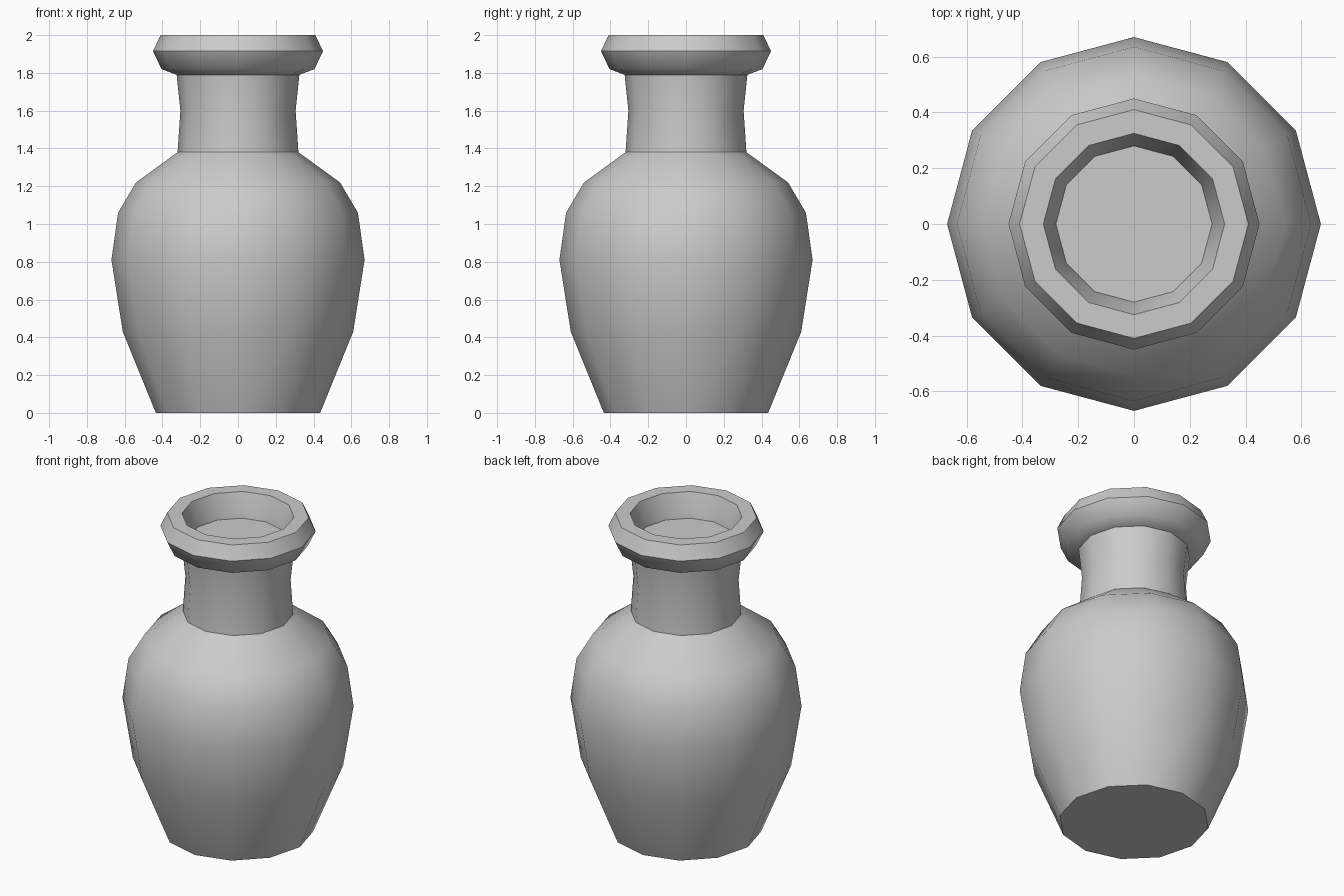
import bpy
import bmesh
from math import cos, sin, pi, radians

cube = bpy.data.objects.get("Cube")
if cube:
    bpy.data.objects.remove(cube, do_unlink=True)

SIDES = 12

# Radius and height from the foot, up the body and neck, over the lip, into the mouth
PROFILE = [
    (0.435, 0.0), (0.61, 0.43), (0.67, 0.81), (0.635, 1.06), (0.54, 1.22),
    (0.32, 1.38), (0.305, 1.6), (0.325, 1.79),
    (0.405, 1.82), (0.45, 1.915), (0.41, 2.0),
    (0.325, 2.0), (0.285, 1.88), (0.28, 1.85),
]


def make_material(name, color):
    mat = bpy.data.materials.new(name)
    mat.use_nodes = True
    mat.diffuse_color = color
    mat.node_tree.nodes["Principled BSDF"].inputs["Base Color"].default_value = color
    return mat


def lathe(name, profile, mat):
    bm = bmesh.new()
    rings = [[bm.verts.new((r * cos(2 * pi * i / SIDES), r * sin(2 * pi * i / SIDES), z))
              for i in range(SIDES)] for r, z in profile]
    for low, high in zip(rings, rings[1:]):
        for i in range(SIDES):
            j = (i + 1) % SIDES
            bm.faces.new((low[i], low[j], high[j], high[i]))
    # Closed foot and the flat floor inside the mouth
    bm.faces.new(rings[0][::-1])
    bm.faces.new(rings[-1])
    mesh = bpy.data.meshes.new(name)
    bm.to_mesh(mesh)
    bm.free()
    mesh.materials.append(mat)
    obj = bpy.data.objects.new(name, mesh)
    bpy.context.collection.objects.link(obj)
    return obj


# Vase
clay = make_material("plain_grey", (0.6, 0.6, 0.6, 1.0))
vase = lathe("vase", PROFILE, clay)

# Smooth body with crisp foot, shoulder and lip edges
bpy.ops.object.select_all(action='DESELECT')
vase.select_set(True)
bpy.context.view_layer.objects.active = vase
bpy.ops.object.shade_smooth_by_angle(angle=radians(45))
